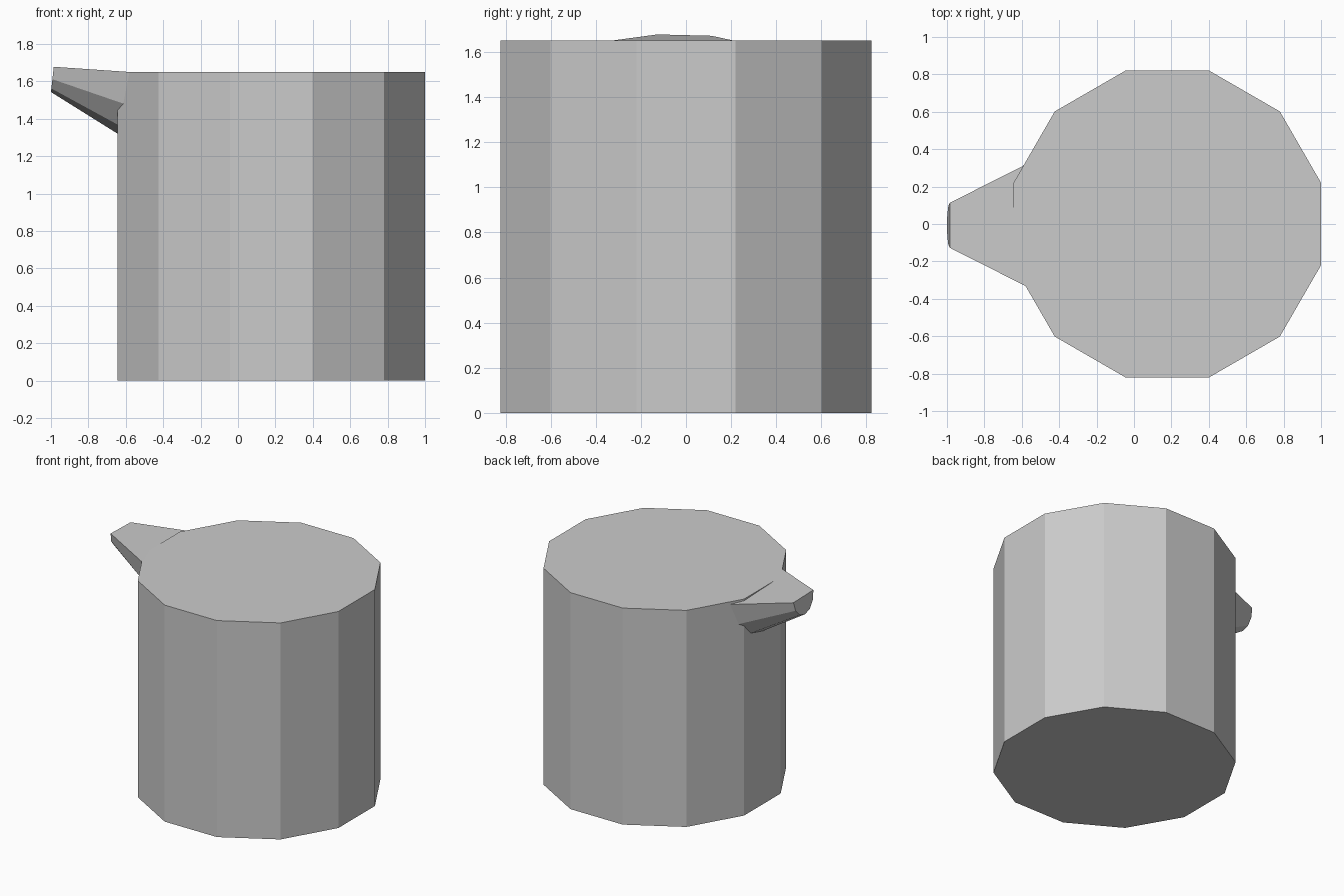
import bpy
import bmesh
from math import pi, sin, cos

cube = bpy.data.objects.get("Cube")
if cube:
    bpy.data.objects.remove(cube, do_unlink=True)

GREY = (0.6, 0.6, 0.6, 1.0)
grey = bpy.data.materials.new("plain_grey")
grey.use_nodes = True
grey.diffuse_color = GREY
grey.node_tree.nodes["Principled BSDF"].inputs["Base Color"].default_value = GREY

HEIGHT = 1.65
APOTHEM = 0.822
SIDES = 12


def loft(name, rings):
    """Closed flat-shaded solid through matching rings of points."""
    bm = bmesh.new()
    loops = [[bm.verts.new(p) for p in ring] for ring in rings]
    n = len(loops[0])
    for a, b in zip(loops, loops[1:]):
        for i in range(n):
            j = (i + 1) % n
            bm.faces.new((a[i], a[j], b[j], b[i]))
    bm.faces.new(loops[0])
    bm.faces.new(loops[-1])
    bmesh.ops.recalc_face_normals(bm, faces=bm.faces)
    mesh = bpy.data.meshes.new(name)
    bm.to_mesh(mesh)
    bm.free()
    mesh.materials.append(grey)
    obj = bpy.data.objects.new(name, mesh)
    bpy.context.collection.objects.link(obj)
    return obj


def body_ring(z):
    radius = APOTHEM / cos(pi / SIDES)
    angles = [(i + 0.5) * 2 * pi / SIDES for i in range(SIDES)]
    return [(0.178 + radius * cos(a), radius * sin(a), z) for a in angles]


def spout_ring(x, radius, z, roll, lean):
    """Lower half of a twelve-sided ring, slightly rolled and leaning outward."""
    ring = []
    for i in range(SIDES // 2 + 1):
        a = i * 2 * pi / SIDES
        y, drop = radius * cos(a), radius * sin(a)
        ring.append((x - lean * sin(a), y - 0.007, z - 1.1 * drop - roll * y))
    return ring


# Twelve-sided cup body
loft("cup_body", [body_ring(0), body_ring(HEIGHT)])

# Half-round pouring spout, tapering outward, with its root inside the body
loft("spout", [spout_ring(-0.5, 0.365, 1.632, 0.035, 0),
               spout_ring(-0.985, 0.12, 1.675, 0.025, 0.015)])
